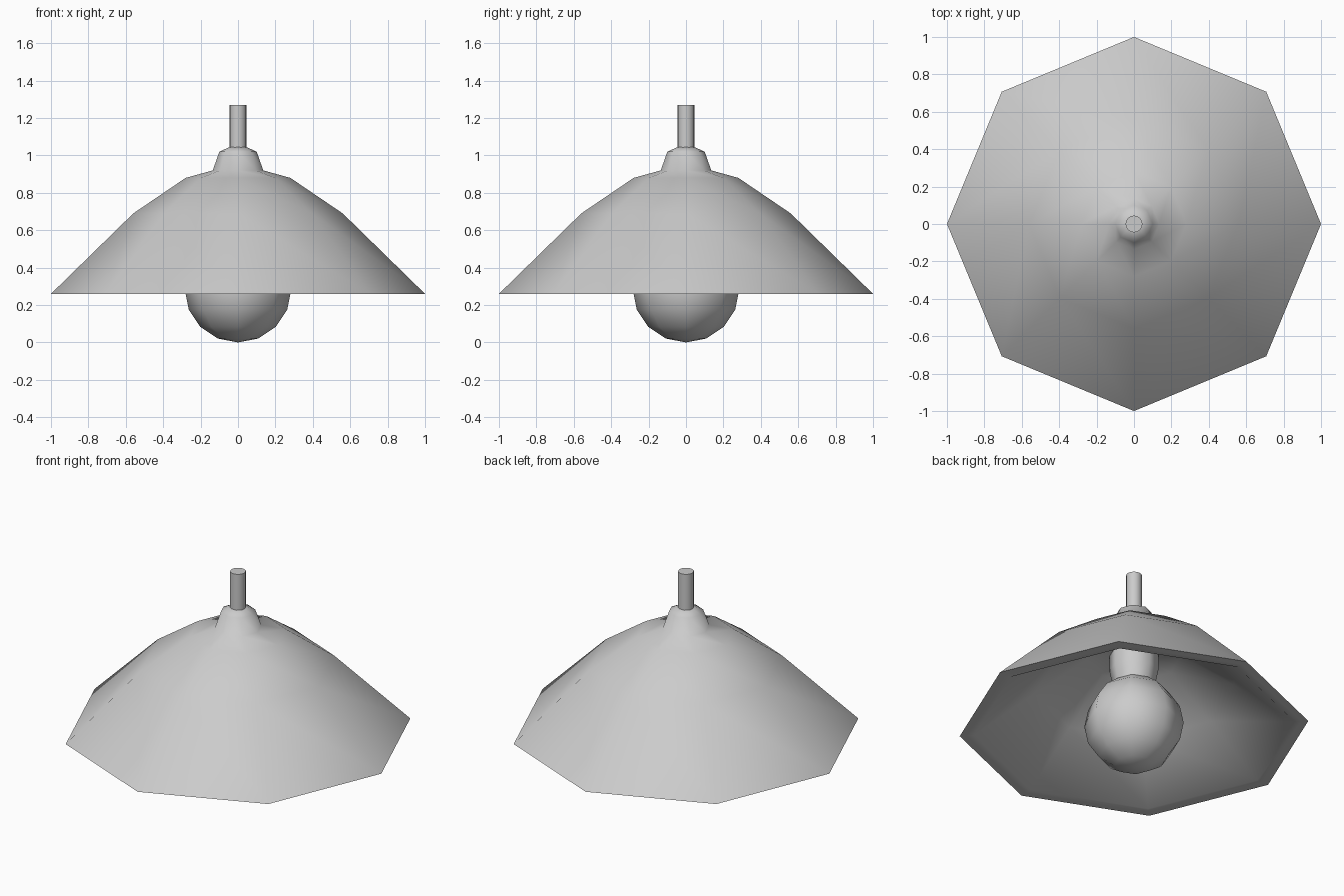
import bpy, bmesh, math

if "Cube" in bpy.data.objects:
    bpy.data.objects.remove(bpy.data.objects["Cube"])


def lathe(name, profile, sides, smooth_angle=50):
    """Spin an (r, z) profile around z; r = 0 makes a pole."""
    bm = bmesh.new()
    rings = []
    for r, z in profile:
        if r == 0:
            rings.append([bm.verts.new((0, 0, z))])
        else:
            rings.append([bm.verts.new((r * math.cos(2 * math.pi * i / sides),
                                        r * math.sin(2 * math.pi * i / sides), z))
                          for i in range(sides)])
    for a, b in zip(rings, rings[1:]):
        for i in range(sides):
            j = (i + 1) % sides
            quad = [a[i % len(a)], a[j % len(a)], b[j % len(b)], b[i % len(b)]]
            bm.faces.new(list(dict.fromkeys(quad)))
    bmesh.ops.recalc_face_normals(bm, faces=bm.faces)
    mesh = bpy.data.meshes.new(name)
    bm.to_mesh(mesh)
    bm.free()
    ob = bpy.data.objects.new(name, mesh)
    bpy.context.collection.objects.link(ob)
    bpy.ops.object.select_all(action='DESELECT')
    ob.select_set(True)
    bpy.context.view_layer.objects.active = ob
    bpy.ops.object.shade_smooth_by_angle(angle=math.radians(smooth_angle))
    return ob


# Octagonal shade with its cap: outer skin, flat rim, inner skin
lathe("shade", [(0, 1.045), (0.045, 1.045), (0.10, 1.02), (0.135, 0.92), (0.28, 0.88),
                (0.56, 0.69), (1, 0.26), (0.96, 0.26), (0.92, 0.26),
                (0.57, 0.52), (0.27, 0.73), (0, 0.76)], 8, 100)

# Hanging rod
lathe("rod", [(0, 1.03), (0.045, 1.03), (0.045, 1.27), (0, 1.27)], 16)

# Socket holding the bulb
lathe("socket", [(0.12, 0.54), (0.14, 0.64), (0.14, 0.76)], 8)

# Round bulb narrowing into its neck
R = 0.285
ball = [(R * math.sin(math.radians(a)), R - R * math.cos(math.radians(a)))
        for a in (22.5, 45, 67.5, 90, 112.5, 135)]
lathe("bulb", [(0, 0)] + ball + [(0.12, 0.55)], 8, 60)
